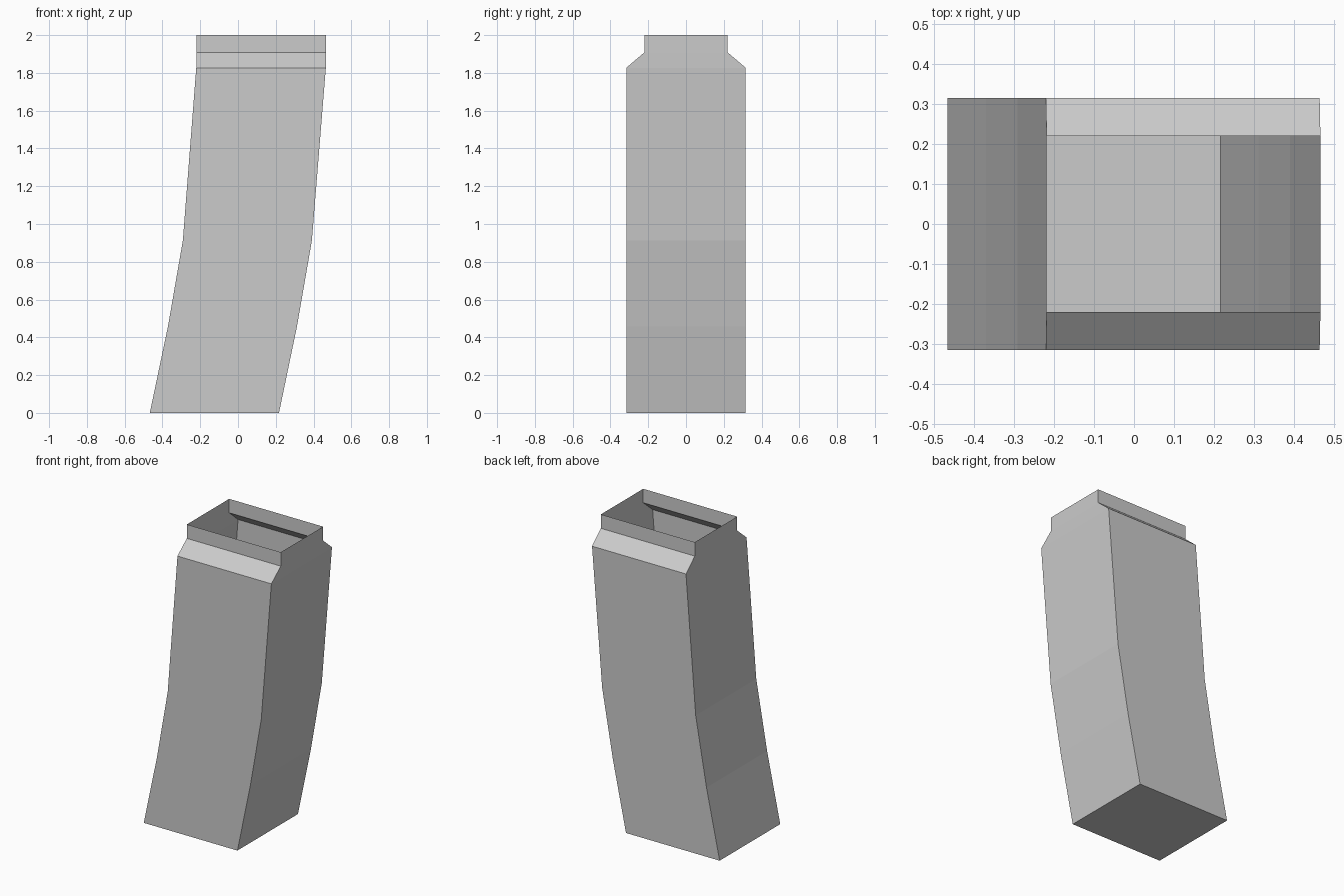
import bpy
import bmesh

if "Cube" in bpy.data.objects:
    bpy.data.objects.remove(bpy.data.objects["Cube"])

# Cross-sections up the curved body: (height, left x, right x, half depth)
SECTIONS = [
    (0.00, -0.467, 0.217, 0.316),
    (0.457, -0.371, 0.312, 0.316),
    (0.912, -0.292, 0.391, 0.316),
    (1.827, -0.221, 0.465, 0.316),
    (1.908, -0.219, 0.467, 0.221),
    (2.00, -0.219, 0.467, 0.221),
]


def ring(bm, z, x0, x1, d):
    """Rectangular loop, counter-clockwise seen from above."""
    return [bm.verts.new(p) for p in ((x0, -d, z), (x1, -d, z), (x1, d, z), (x0, d, z))]


# Thin open-topped shell: closed floor, lofted walls, pinched lip
bm = bmesh.new()
rings = [ring(bm, *s) for s in SECTIONS]
bm.faces.new(reversed(rings[0]))
for low, high in zip(rings, rings[1:]):
    for i in range(4):
        j = (i + 1) % 4
        bm.faces.new((low[i], low[j], high[j], high[i]))

mesh = bpy.data.meshes.new("curved_box_shell")
bm.to_mesh(mesh)
bm.free()
shell = bpy.data.objects.new("curved_box_shell", mesh)
bpy.context.collection.objects.link(shell)
